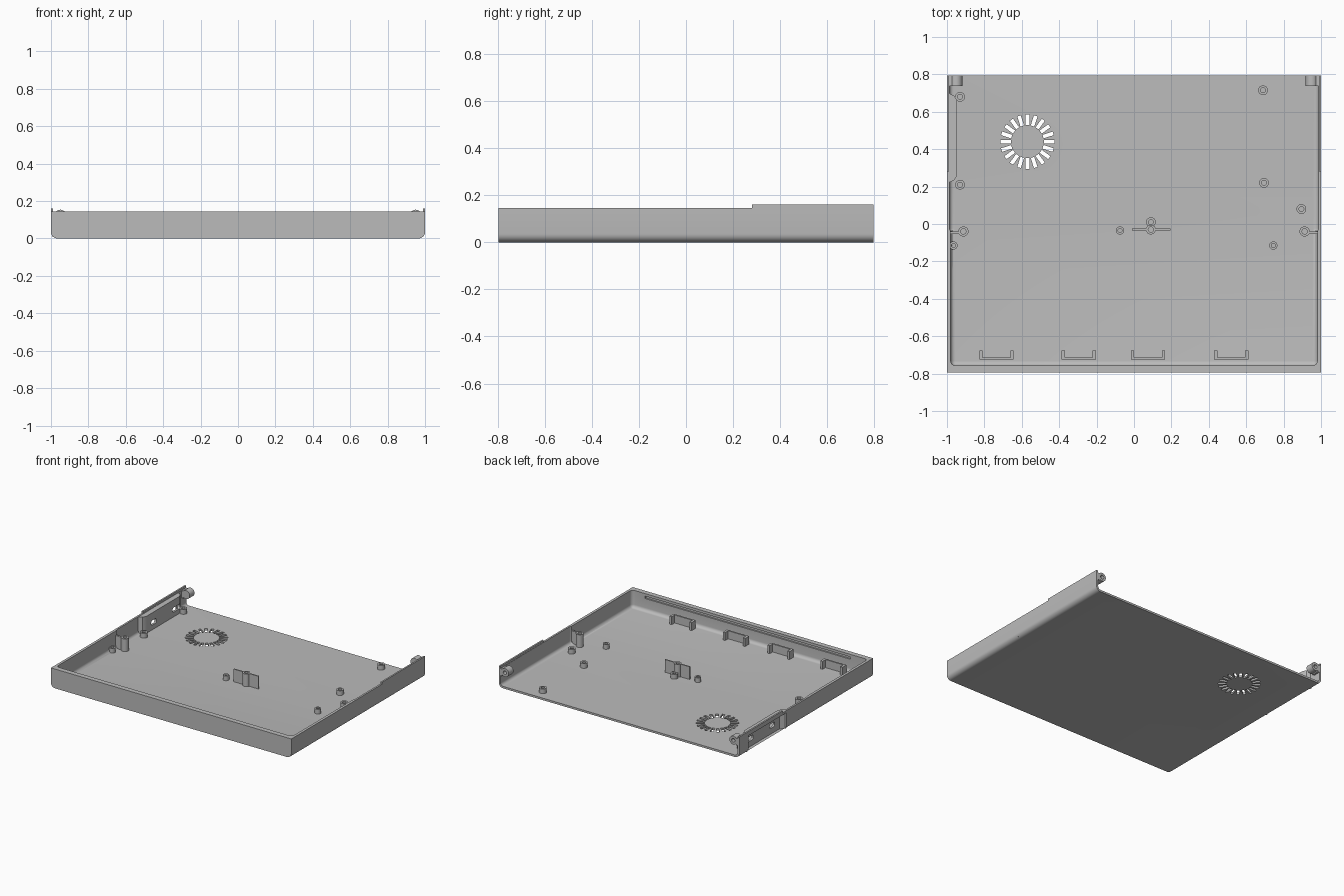
import bpy, bmesh, math
from mathutils import Matrix, Vector

cube = bpy.data.objects.get("Cube")
if cube:
    bpy.data.objects.remove(cube, do_unlink=True)

grey = bpy.data.materials.new("plain grey")
grey.use_nodes = True
grey.diffuse_color = (0.5, 0.5, 0.5, 1)
grey.node_tree.nodes["Principled BSDF"].inputs["Base Color"].default_value = (0.5, 0.5, 0.5, 1)


def finish(name, bm):
    bmesh.ops.recalc_face_normals(bm, faces=bm.faces)
    mesh = bpy.data.meshes.new(name)
    bm.to_mesh(mesh)
    bm.free()
    mesh.materials.append(grey)
    ob = bpy.data.objects.new(name, mesh)
    bpy.context.collection.objects.link(ob)
    return ob


def add_box(bm, x, y, z, matrix=Matrix()):
    size = [b - a for a, b in (x, y, z)]
    mid = [(a + b) / 2 for a, b in (x, y, z)]
    bmesh.ops.create_cube(bm, size=1, matrix=matrix @ Matrix.Translation(mid) @ Matrix.Diagonal((*size, 1)))


def box(name, x, y, z, radius=0, pick=lambda e: True):
    bm = bmesh.new()
    add_box(bm, x, y, z)
    if radius:
        edges = [e for e in bm.edges if pick(e)]
        bmesh.ops.bevel(bm, geom=edges, offset=radius, segments=6, profile=0.5, affect='EDGES')
    return finish(name, bm)


def prism(name, outline, z0, z1):
    bm = bmesh.new()
    face = bm.faces.new([bm.verts.new((x, y, z0)) for x, y in outline])
    top = bmesh.ops.extrude_face_region(bm, geom=[face])
    bmesh.ops.translate(bm, vec=(0, 0, z1 - z0), verts=[v for v in top["geom"] if isinstance(v, bmesh.types.BMVert)])
    return finish(name, bm)


def tube(name, matrix, outer, inner, length, floor=0.0):
    # Upright tube with a blind hole, turned from a stepped profile
    bm = bmesh.new()
    pts = [(0.0001, 0), (outer, 0), (outer, length), (inner, length), (inner, floor), (0.0001, floor)]
    verts = [bm.verts.new((r, 0, z)) for r, z in pts]
    edges = [bm.edges.new(pair) for pair in zip(verts, verts[1:])]
    bmesh.ops.spin(bm, geom=verts + edges, axis=(0, 0, 1), cent=(0, 0, 0), steps=24, angle=math.tau)
    bmesh.ops.remove_doubles(bm, verts=bm.verts, dist=0.0005)
    bm.transform(matrix)
    return finish(name, bm)


def boolean(target, other, operation):
    mod = target.modifiers.new("cut", 'BOOLEAN')
    mod.operation, mod.solver, mod.object = operation, 'EXACT', other
    bpy.context.view_layer.objects.active = target
    bpy.ops.object.modifier_apply(modifier=mod.name)
    bpy.data.objects.remove(other, do_unlink=True)


# Tray shell: rounded lower side edges, open at the back
def lower_side(e):
    a, b = (v.co for v in e.verts)
    return abs(a.y - b.y) > 1 and a.z < 0.01


tray = box("tray", (-1, 1), (-0.795, 0.795), (0, 0.145), 0.035, lower_side)
boolean(tray, box("cavity", (-0.98, 0.98), (-0.757, 1), (0.015, 0.4), 0.025), 'DIFFERENCE')
boolean(tray, box("rear_cavity", (-0.986, 0.986), (-0.045, 1), (0.015, 0.4), 0.022), 'DIFFERENCE')

# Port bay: bulge on the inside, hollow on the outside, two openings
bulge = [(-0.992, 0.22), (-0.96, 0.235), (-0.946, 0.26), (-0.946, 0.66), (-0.96, 0.685), (-0.992, 0.70)]
boolean(tray, prism("bulge", bulge, 0.008, 0.143), 'UNION')
hollow = [(-1.1, 0.235), (-0.99, 0.235), (-0.962, 0.265), (-0.962, 0.655), (-0.99, 0.685), (-1.1, 0.685)]
boolean(tray, prism("hollow", hollow, 0.008, 0.128), 'DIFFERENCE')
for y, half in ((0.35, 0.03), (0.62, 0.045)):
    boolean(tray, box("port", (-1.1, -0.9), (y - half, y + half), (0.05, 0.085), 0.012), 'DIFFERENCE')

# Latch groove inside the front wall
boolean(tray, box("groove", (-0.84, 0.87), (-0.768, -0.74), (0.108, 0.126)), 'DIFFERENCE')

# Ring of ventilation slots
bm = bmesh.new()
for i in range(20):
    turn = Matrix.Translation((-0.57, 0.44, 0)) @ Matrix.Rotation(math.tau * i / 20, 4, 'Z')
    add_box(bm, (0.088, 0.145), (-0.01, 0.01), (-0.05, 0.05), turn)
boolean(tray, finish("vent_slots", bm), 'DIFFERENCE')

# Raised lips, hinge knuckles and wall posts on both sides
for side, sx in (("left", 1), ("right", -1)):
    def span(a, b):
        return tuple(sorted((a * sx, b * sx)))
    box(side + "_lip", span(0.988, 1), (0.28, 0.795), (0.135, 0.16))
    along_y = Matrix.Translation((0.95 * sx, 0.738, 0.122)) @ Matrix.Rotation(-math.pi / 2, 4, 'X')
    tube(side + "_hinge_knuckle", along_y, 0.032, 0.014, 0.057, 0.01)
    box(side + "_hinge_arm", span(0.972, 0.99), (0.738, 0.795), (0.09, 0.143))
    tube(side + "_wall_post", Matrix.Translation((0.912 * sx, -0.04, 0.01)), 0.027, 0.014, 0.1, 0.04)
    box(side + "_wall_rib", span(0.936, 0.99), (-0.054, -0.04), (0.01, 0.11))

# Screw posts on the floor
large = [(-0.93, 0.68), (-0.93, 0.21), (0.09, 0.01), (0.69, 0.715), (0.695, 0.22), (0.895, 0.08)]
small = [(-0.965, -0.115), (-0.075, -0.035), (0.745, -0.115)]
for radius, places in ((0.026, large), (0.022, small)):
    for x, y in places:
        tube("screw_post", Matrix.Translation((x, y, 0.01)), radius, radius * 0.5, 0.04, 0.012)

# Centre plate with its post
tube("centre_post", Matrix.Translation((0.09, -0.03, 0.01)), 0.026, 0.014, 0.1, 0.04)
box("centre_plate_right", (-0.012, 0.066), (-0.035, -0.025), (0.01, 0.11))
box("centre_plate_left", (0.114, 0.194), (-0.035, -0.025), (0.01, 0.11))

# U-shaped brackets along the front
for x in (-0.735, -0.295, 0.075, 0.52):
    u = [(-0.092, -0.725), (0.092, -0.725), (0.092, -0.677), (0.074, -0.677), (0.074, -0.713),
         (-0.074, -0.713), (-0.074, -0.677), (-0.092, -0.677)]
    prism("front_bracket", [(x + dx, y) for dx, y in u], 0.01, 0.075)

# Smooth curved surfaces, keep edges sharp
bpy.ops.object.select_all(action='DESELECT')
for ob in bpy.context.collection.objects:
    if ob.type == 'MESH' and ob.data.materials and ob.data.materials[0] == grey:
        ob.select_set(True)
        bpy.context.view_layer.objects.active = ob
bpy.ops.object.shade_smooth_by_angle(angle=math.radians(35))
